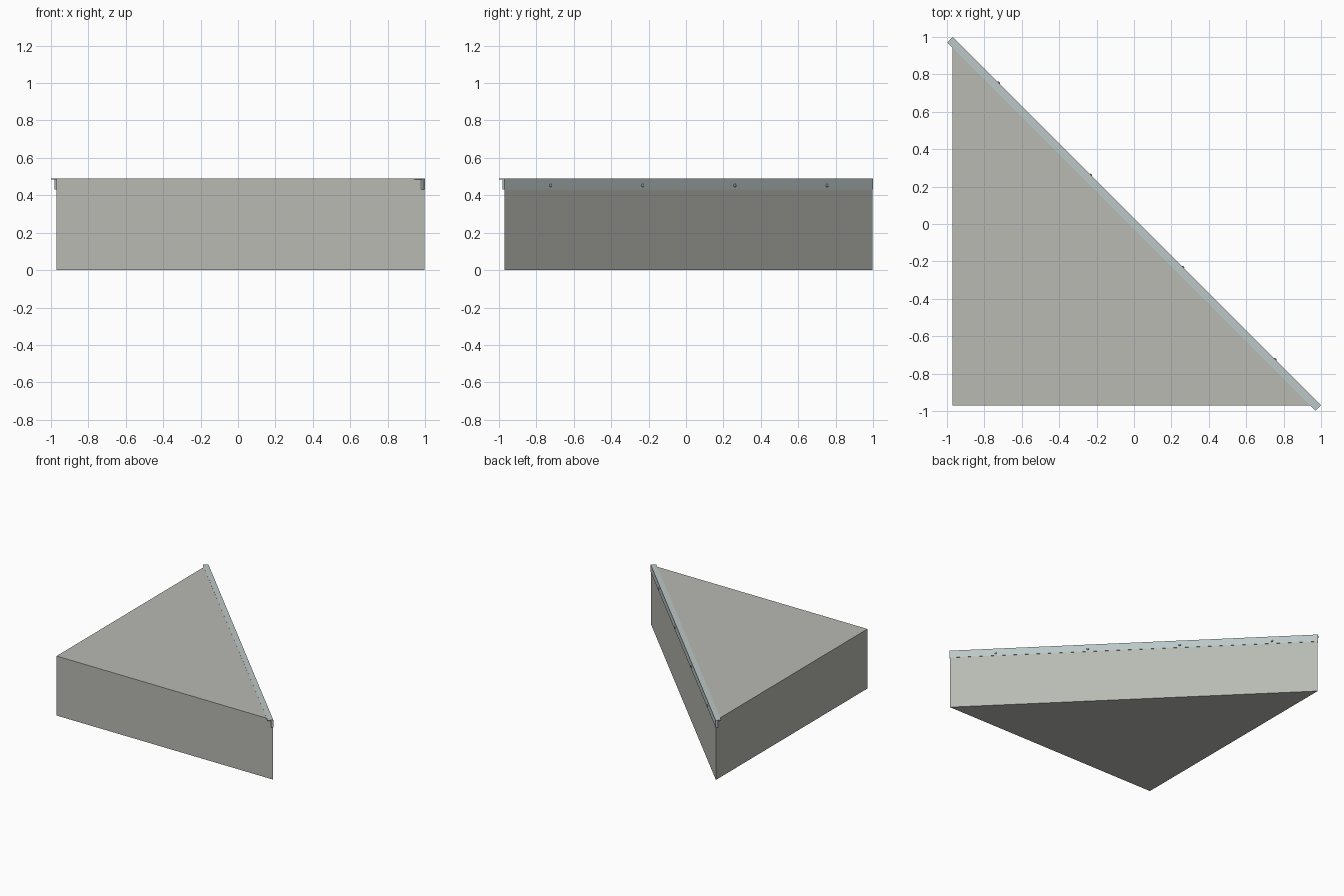
import bpy, bmesh, math
from mathutils import Matrix, Vector

if "Cube" in bpy.data.objects:
    bpy.data.objects.remove(bpy.data.objects["Cube"])

H = 0.49          # total height
A, B = -0.97, 0.997
S = math.sqrt(0.5)
OUT = Vector((S, S, 0))       # outward normal of the diagonal side
ALONG = Vector((S, -S, 0))    # direction along the diagonal

def material(name, color):
    m = bpy.data.materials.new(name)
    m.diffuse_color = (*color, 1)
    m.use_nodes = True
    m.node_tree.nodes["Principled BSDF"].inputs["Base Color"].default_value = m.diffuse_color
    return m

def finish(bm, name, mat):
    bmesh.ops.recalc_face_normals(bm, faces=bm.faces[:])
    me = bpy.data.meshes.new(name)
    bm.to_mesh(me)
    bm.free()
    me.materials.append(mat)
    ob = bpy.data.objects.new(name, me)
    bpy.context.collection.objects.link(ob)
    return ob

def extrude_profile(name, points, vec, mat):
    bm = bmesh.new()
    f = bm.faces.new([bm.verts.new(p) for p in points])
    r = bmesh.ops.extrude_face_region(bm, geom=[f], use_keep_orig=True)
    moved = [g for g in r["geom"] if isinstance(g, bmesh.types.BMVert)]
    bmesh.ops.translate(bm, verts=moved, vec=vec)
    return finish(bm, name, mat)

stone = material("slab_grey", (0.48, 0.49, 0.45))
steel = material("trim_blue_grey", (0.50, 0.57, 0.57))
dark = material("bolt_grey", (0.25, 0.29, 0.29))

# Triangular block
extrude_profile("corner_block", [(A, A, 0), (B, A, 0), (A, B, 0)],
                Vector((0, 0, H - 0.001)), stone)

# Angle-section edging along the diagonal
start = Vector((-0.97, 1.0, 0))
section = [(0, H), (0, 0.43), (-0.016, 0.43), (-0.016, H - 0.006),
           (-0.042, H - 0.006), (-0.042, H)]
length = 1.97 * math.sqrt(2)
extrude_profile("edge_angle", [start + OUT * u + Vector((0, 0, z)) for u, z in section],
                ALONG * length, steel)

# Four domed bolts in the vertical flange
for i in range(4):
    bm = bmesh.new()
    bmesh.ops.create_uvsphere(bm, u_segments=12, v_segments=8, radius=0.009)
    pos = start + ALONG * length * (i + 0.5) / 4 + Vector((0, 0, 0.452))
    rot = OUT.to_track_quat('Z', 'Y').to_matrix().to_4x4()
    bm.transform(Matrix.Translation(pos) @ rot @ Matrix.Diagonal((1, 1, 0.7, 1)))
    for f in bm.faces:
        f.smooth = True
    finish(bm, f"bolt_{i + 1}", dark)
